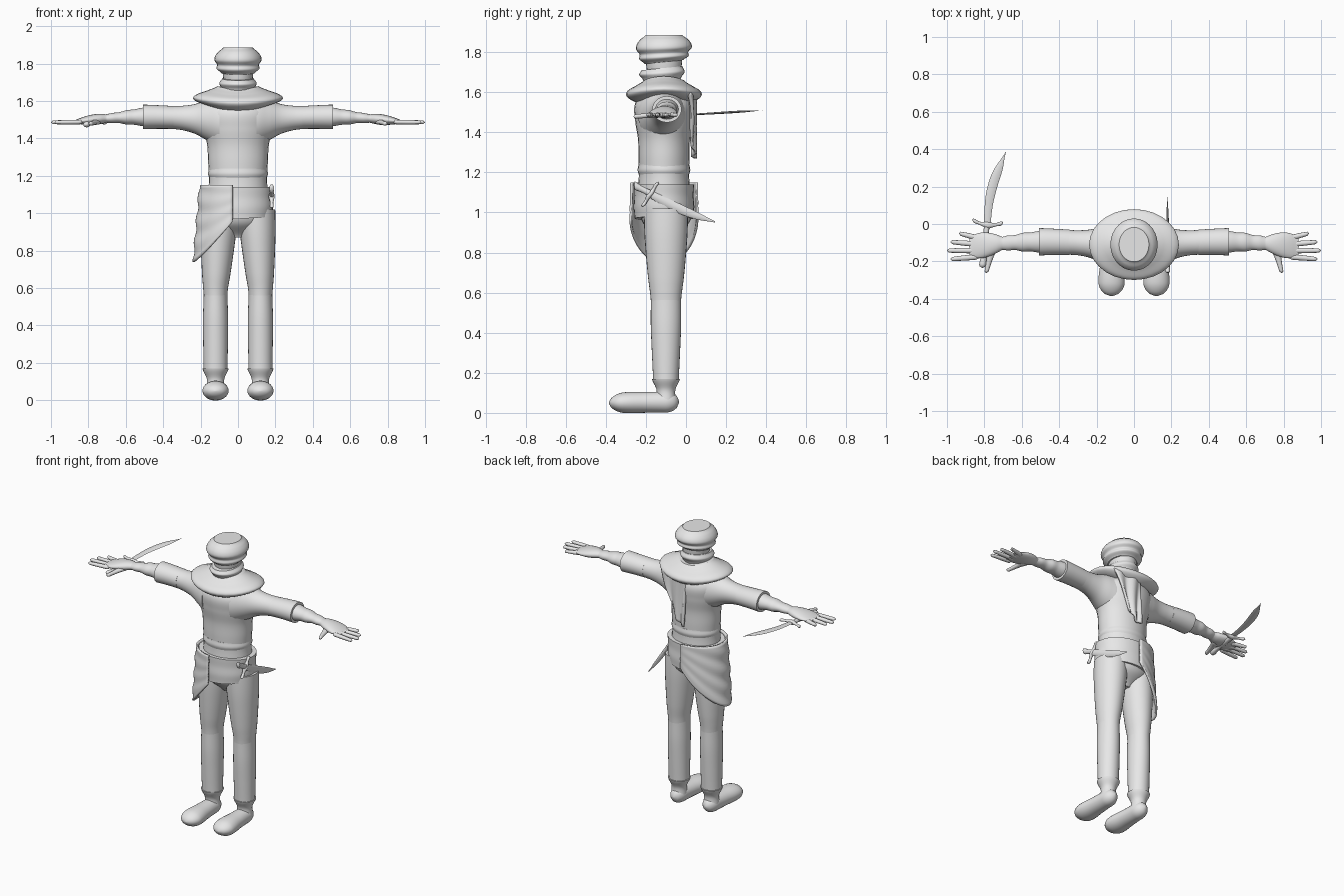
import bpy, bmesh
from math import sin, cos, pi, sqrt, radians
from mathutils import Vector

if "Cube" in bpy.data.objects:
    bpy.data.objects.remove(bpy.data.objects["Cube"], do_unlink=True)

light_grey = bpy.data.materials.new("light_grey")
light_grey.use_nodes = True
grey = (.8, .8, .8, 1)
light_grey.diffuse_color = grey
light_grey.node_tree.nodes["Principled BSDF"].inputs["Base Color"].default_value = grey

BODY_Y = -.11
LEG_Y = -.1


def sheet(name, point, columns, rows, closed=False, thickness=0):
    """Surface from point(u, v); a closed one becomes a capped tube."""
    bm = bmesh.new()
    count = columns if closed else columns + 1
    grid = [[bm.verts.new(point(i / columns, j / rows)) for i in range(count)]
            for j in range(rows + 1)]
    for low, high in zip(grid, grid[1:]):
        for i in range(columns):
            following = (i + 1) % count
            bm.faces.new((low[i], low[following], high[following], high[i]))
    if closed:
        bm.faces.new(grid[0])
        bm.faces.new(grid[-1])
    bmesh.ops.recalc_face_normals(bm, faces=bm.faces)
    mesh = bpy.data.meshes.new(name)
    bm.to_mesh(mesh)
    bm.free()
    mesh.materials.append(light_grey)
    obj = bpy.data.objects.new(name, mesh)
    bpy.context.collection.objects.link(obj)
    if thickness:
        solid = obj.modifiers.new("thickness", "SOLIDIFY")
        solid.thickness = thickness
        solid.offset = 0
    bpy.ops.object.select_all(action="DESELECT")
    obj.select_set(True)
    bpy.context.view_layer.objects.active = obj
    bpy.ops.object.shade_smooth_by_angle(angle=radians(45))


def smooth_value(values, t):
    """Smooth curve through evenly spaced values."""
    last = len(values) - 1
    i = min(int(t * last), last - 1)
    f = t * last - i
    before, start, end, after = (values[max(0, min(last, i + k))] for k in (-1, 0, 1, 2))
    slope_in, slope_out = (end - before) / 2, (after - start) / 2
    blend = f * f * (3 - 2 * f)
    return (start + (end - start) * blend + slope_in * f * (1 - f) ** 2
            - slope_out * f * f * (1 - f))


def curved(start, end, sag=(0, 0, 0)):
    """Path between two points, bowed towards sag."""
    return lambda t: Vector(start).lerp(Vector(end), t) + Vector(sag) * sin(pi * t)


def upright(low, high, y=BODY_Y):
    return curved((0, y, low), (0, y, high))


def leg_path(low, high):
    """Straight shin, thigh leaning inwards above the knee."""
    def path(t):
        z = low + (high - low) * t
        return Vector((.12 - .05 * max(0, z - .6), LEG_Y, z))
    return path


def arm_path(inner, outer):
    """Outstretched arm, arched slightly at the elbow."""
    def path(t):
        x = inner + (outer - inner) * t
        arch = .17 * (x - .48) ** 2
        return Vector((x, -.095 - arch, 1.515 - arch))
    return path


def tube(name, axis, path, radii, flat=(1, 1), dome=0, tilt=None, side=1, sides=28):
    """Elliptical tube; flat is the second radius over the first at each end."""
    first, second = {"x": ("y", "z"), "y": ("x", "z"), "z": ("x", "y")}[axis]

    def point(u, t):
        p = path(t)
        angle = u * 2 * pi
        radius = smooth_value(radii, t)
        edge = min(t, 1 - t)
        if edge < dome:
            radius *= sqrt(max(.01, 1 - (1 - edge / dome) ** 2))
        ratio = flat[0] + (flat[1] - flat[0]) * t
        setattr(p, first, getattr(p, first) + radius * cos(angle))
        setattr(p, second, getattr(p, second) + radius * ratio * sin(angle))
        if tilt:
            p.z += tilt(angle, t)
        p.x *= side
        return p
    sheet(name, point, sides, 8 * (len(radii) - 1), closed=True)


def pair(name, *args, **options):
    for side, label in ((1, "left"), (-1, "right")):
        tube(f"{label}_{name}", *args, side=side, **options)


# Torso, hips and belt
tube("torso", "z", upright(1.1, 1.63), (.16, .155, .16, .165, .185, .19, .12), (.82, .75))
tube("hips", "z", upright(.87, 1.1, LEG_Y), (.05, .15, .175, .17), (.76, .76))
tube("belt_wrap", "z", upright(.97, 1.14), (.18, .186, .184, .188), (.82, .8),
     tilt=lambda angle, t: .01 * (1 - t) * cos(angle))
tube("waist_fold", "z", upright(1.18, 1.24), (.15, .16, .155), (.82, .82))


# Pleated hip cloth hanging to a point on the right side
def hip_cloth(u, v):
    angle = radians(262 - 172 * u)
    hang = max(0, -cos(angle))
    drop = (.16 + .25 * hang) * v
    flare = .01 + .035 * v * hang + .005 * hang * sin(22 * v + 9 * u)
    return Vector(((.19 + flare) * cos(angle),
                   BODY_Y + (.155 + flare * (1 - hang)) * sin(angle), 1.15 - drop))


sheet("hip_cloth", hip_cloth, 32, 24, thickness=.012)

# Cowl, neck wrap, head and turban
tube("cowl", "z", upright(1.55, 1.67), (.13, .21, .24, .22, .16, .11), (.7, .9),
     tilt=lambda angle, t: .02 * cos(2 * angle) * (1 - t / 2))
tube("neck_wrap", "z", upright(1.62, 1.72, -.12), (.13, .09, .09, .1, .085), (.95, 1.2),
     tilt=lambda angle, t: .01 * t * sin(angle))
tube("head", "z", upright(1.66, 1.8), (.07, .08, .085), (1.1, 1.1))
tube("turban", "z", upright(1.75, 1.885), (.09, .115, .112, .126, .122, .106, .08),
     (1.05, 1.15), tilt=lambda angle, t: .01 * sin(angle) * (1 - t))


# Loose scarf end down the back
def scarf_end(u, v):
    left, right = .17 - .11 * v, -.02
    x = left + (right - left) * u
    fold = .008 * sin(11 * u + 4 * v)
    return Vector((x, .04 - x * x + fold, 1.6 - .33 * v + .07 * v * (1 - u) ** 2))


sheet("scarf_end", scarf_end, 16, 16, thickness=.016)

# Trousers and boots
pair("shin", "z", leg_path(.165, .58), (.064, .066, .067, .063), (1, 1.2))
pair("thigh", "z", leg_path(.56, 1.02), (.063, .076, .087, .096, .1), (1.2, 1.1))
pair("boot_cuff", "z", leg_path(.06, .17), (.05, .047, .07))
pair("boot", "y", curved((.12, -.385, .05), (.12, -.035, .055)),
     (.065, .07, .06, .053, .05), (.63, 1.1), dome=.2)

# Short sleeve, rolled cuff and wrapped forearm
pair("sleeve", "x", arm_path(.1, .36), (.12, .1, .077, .067, .066), (1.15, .92))
pair("rolled_cuff", "x", arm_path(.345, .508), (.068, .07, .073), (.9, .9))
pair("forearm", "x", arm_path(.48, .75), (.06, .056, .05, .05, .04, .04, .034, .04),
     (.9, .6))

# Hands
pair("palm", "x", arm_path(.7, .88), (.034, .05, .062, .068, .065, .05), (.65, .15))
pair("thumb", "y", curved((.79, -.262, 1.478), (.755, -.12, 1.49)),
     (.011, .014, .02, .032), (1, .5), dome=.1, sides=12)
for i, finger in enumerate(("little", "ring", "middle", "index")):
    reach = .935 + .065 * sin(i * pi / 4)
    pair(f"{finger}_finger", "x",
         curved((.83, -.076 - .033 * i, 1.488), (reach, -.05 - .046 * i, 1.486)),
         (.015, .014, .011), (.8, .9), dome=.1, sides=12)

# Curved sword under the right hand
tube("sword_blade", "y", curved((-.785, -.01, 1.486), (-.685, .385, 1.51), (-.025, 0, 0)),
     (.018, .021, .026, .024, .001), (.22, .2), sides=8)
tube("sword_guard", "x", curved((-.865, .022, 1.484), (-.7, .006, 1.484), (0, -.02, 0)),
     (.013, .009, .018, .009, .013), (.8, .8), dome=.1, sides=12)
tube("sword_grip", "y", curved((-.81, -.235, 1.474), (-.786, 0, 1.484)),
     (.022, .013, .015, .015), (.8, .8), dome=.1, sides=12)

# Dagger tucked into the belt at the left hip
tube("dagger_blade", "y", curved((.183, -.175, 1.09), (.178, .145, .953), (0, 0, -.01)),
     (.006, .007, .007, .005, .001), (3.5, 3.5), sides=8)
tube("dagger_grip", "y", curved((.18, -.262, 1.138), (.18, -.17, 1.09)),
     (.014, .011, .013), (1.6, 1.4), dome=.1, sides=12)
tube("dagger_guard", "z", curved((.18, -.218, 1.028), (.18, -.14, 1.152)),
     (.012, .009, .016, .009, .012), dome=.1, sides=12)
